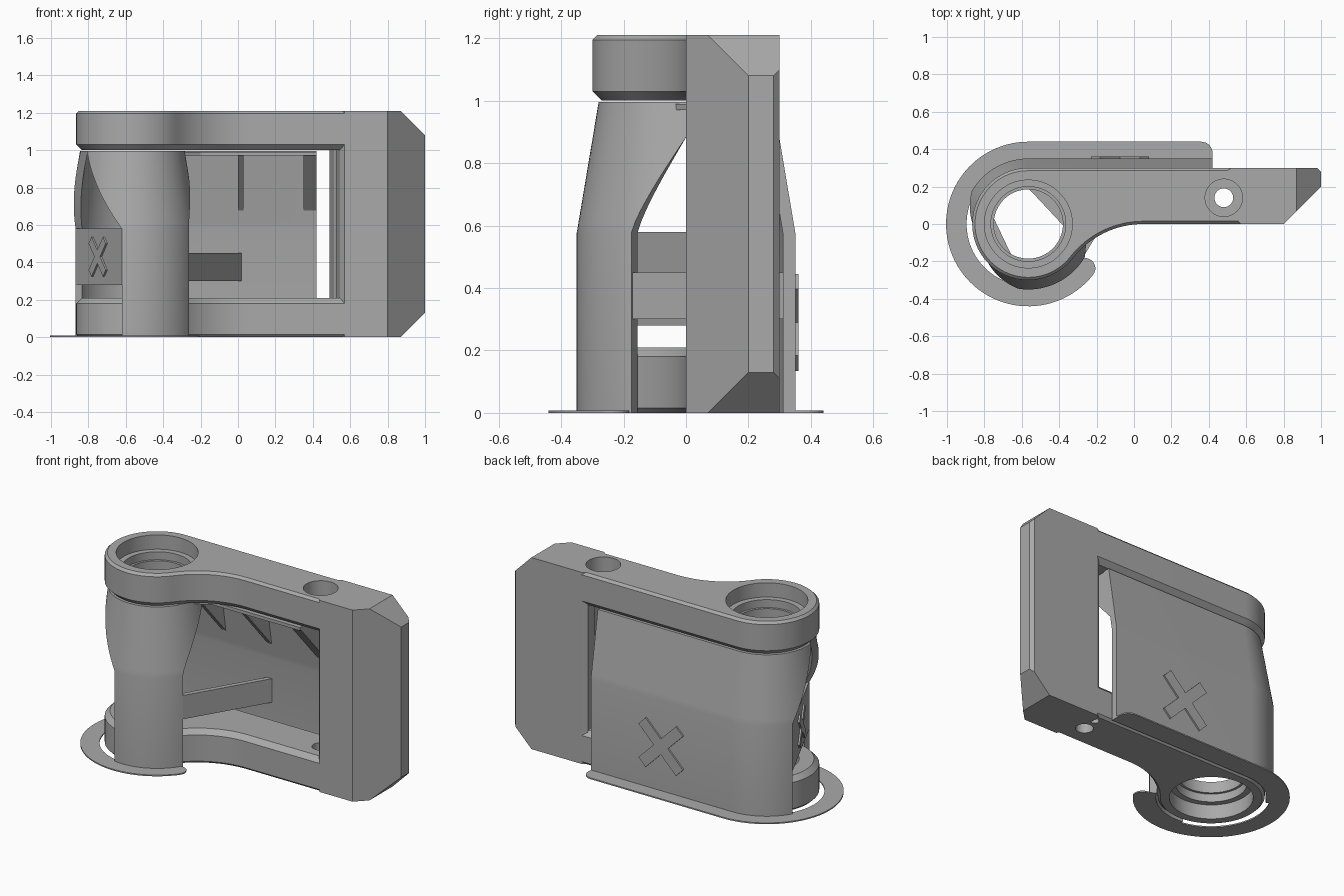
import bpy, bmesh, math
from mathutils import Matrix, Vector

cube = bpy.data.objects.get("Cube")
if cube:
    bpy.data.objects.remove(cube, do_unlink=True)

grey = bpy.data.materials.new("plain_grey")
grey.use_nodes = True
COLOR = (0.4, 0.4, 0.4, 1)
grey.diffuse_color = COLOR
grey.node_tree.nodes["Principled BSDF"].inputs["Base Color"].default_value = COLOR

HX = -0.565          # hinge axis x
HEIGHT = 1.21


def finish(name, bm, smooth=True):
    bmesh.ops.recalc_face_normals(bm, faces=bm.faces)
    mesh = bpy.data.meshes.new(name)
    bm.to_mesh(mesh)
    bm.free()
    mesh.materials.append(grey)
    ob = bpy.data.objects.new(name, mesh)
    bpy.context.collection.objects.link(ob)
    if smooth:
        shade(ob)
    return ob


def shade(ob):
    bpy.ops.object.select_all(action='DESELECT')
    ob.select_set(True)
    bpy.context.view_layer.objects.active = ob
    bpy.ops.object.shade_smooth_by_angle(angle=math.radians(25))


def loft(rows):
    """Skin closed outlines given as (z, [(x, y), ...]) and cap both ends."""
    bm = bmesh.new()
    loops = [[bm.verts.new((x, y, z)) for x, y in pts] for z, pts in rows]
    n = len(loops[0])
    for low, high in zip(loops, loops[1:]):
        for i in range(n):
            j = (i + 1) % n
            bm.faces.new((low[i], low[j], high[j], high[i]))
    bm.faces.new(loops[0][::-1])
    bm.faces.new(loops[-1])
    return bm


def arc(cx, cy, r, a0, a1, n):
    angles = [math.radians(a0 + (a1 - a0) * i / n) for i in range(n + 1)]
    return [(cx + r * math.cos(a), cy + r * math.sin(a)) for a in angles]


def drill(ob, x, y, r, z0, z1):
    """Cut a round vertical hole."""
    bm = loft([(z, arc(x, y, r, 0, 354, 59)) for z in (z0, z1)])
    cutter = finish("hole_cutter", bm, False)
    cutter.hide_render = True
    mod = ob.modifiers.new("hole", 'BOOLEAN')
    mod.operation = 'DIFFERENCE'
    mod.solver = 'EXACT'
    mod.object = cutter
    bpy.context.view_layer.objects.active = ob
    bpy.ops.object.modifier_apply(modifier=mod.name)
    bpy.data.objects.remove(cutter, do_unlink=True)


# Frame: hinge arms at bottom and top
def arm_outline(d):
    ring = arc(HX, 0, 0.30 - d, 90, 322, 56)
    neck = arc(0.05, -0.48, 0.48 + d, 142, 90, 16)
    return ring + neck[1:] + [(0.62, d), (0.62, 0.30 - d)]


def hinge_arm(name, z0, z1, c0, c1):
    return finish(name, loft([(z0, arm_outline(c0)), (z0 + c0, arm_outline(0)),
                              (z1 - c1, arm_outline(0)), (z1, arm_outline(c1))]), False)


bottom_arm = hinge_arm("bottom_arm", 0, 0.21, 0.015, 0.03)
top_arm = hinge_arm("top_arm", 1.0, HEIGHT, 0.03, 0.015)

# Frame: solid end block with cut corners
end_outline = [(0.57, 0), (0.8, 0), (1, 0.2), (1, 0.28), (0.98, 0.3),
               (0.52, 0.3), (0.49, 0.28), (0.545, 0.03)]
bm = loft([(0, end_outline), (HEIGHT, end_outline)])
for co, no in (((0.87, 0, HEIGHT), (1, 0, 1)), ((0.87, 0, 0), (1, 0, -1)),
               ((0.83, 0, HEIGHT), (1, -0.9, 1.3)), ((0.83, 0, 0), (1, -0.9, -1.3))):
    geom = bm.verts[:] + bm.edges[:] + bm.faces[:]
    cut = bmesh.ops.bisect_plane(bm, geom=geom, plane_co=co, plane_no=no, clear_outer=True)
    edges = [e for e in cut["geom_cut"] if isinstance(e, bmesh.types.BMEdge)]
    bmesh.ops.holes_fill(bm, edges=edges, sides=0)
end_block = finish("end_block", bm, False)

# Bearing seats and pin holes
for ob, zs in ((bottom_arm, (-0.1, 0.09, 0.14)), (top_arm, (1.4, 1.12, 1.07))):
    for r, z in zip((0.235, 0.2), zs[1:]):
        drill(ob, HX, 0, r, *sorted((zs[0], z)))
    drill(ob, HX, 0, 0.185, -0.3, 1.6)
for ob in (bottom_arm, top_arm, end_block):
    drill(ob, 0.48, 0.14, 0.05, -0.3, 1.6)
    drill(ob, 0.48, 0.14, 0.1, 1.06, 1.6)
drill(bottom_arm, 0.49, 0.24, 0.025, -0.1, 0.1)
for ob in (bottom_arm, top_arm, end_block):
    shade(ob)

# Door: curved shell narrowing toward the top
THICK = 0.04
levels = [0, 0.58] + [0.58 + 0.035 * i for i in range(1, 13)]


def radius(t):
    return 0.35 - 0.07 * t


def front_row(z):
    t = max(0, (z - 0.58) / 0.42)
    a0, a1 = -30 + 45 * t ** 1.3, -99 - 51 * t
    return arc(HX, 0, radius(t), a0, a1, 28) + arc(HX, 0, radius(t) - THICK, a1, a0, 28)


def back_row(z):
    t = max(0, (z - 0.58) / 0.42)
    a, r = 150 + 40 * t, radius(t)
    inner = r - THICK
    return (arc(HX, 0, r, a, 90, 24) + [(0.42, r), (0.42, inner)]
            + arc(HX, 0, inner, 90, a, 24))


for name, row in (("door_front_shell", front_row), ("door_back_wall", back_row)):
    finish(name, loft([(z * 0.995, row(z)) for z in levels]))


# Door: straight strips
def strip(name, p, q, thick, z0, z1):
    p, q = Vector(p), Vector(q)
    d = (q - p).normalized()
    n = Vector((-d.y, d.x)) * thick
    pts = [tuple(v) for v in (p, q, q + n, p + n)]
    return finish(name, loft([(z0, pts), (z1, pts)]), False)


PA, PB = (-0.62, -0.345), (-0.868, 0.175)
strip("side_band", PB, PA, 0.045, 0.28, 0.58)
strip("brace_bar", (-0.268, -0.172), (0.02, 0.31), 0.03, 0.30, 0.45)

# Door: thin shelf and triangular gussets under the top arm
shelf = [(-0.62, 0.25), (-0.33, -0.06), (-0.2, 0.02), (0.42, 0.02), (0.42, 0.25)]
finish("support_shelf", loft([(0.97, shelf), (0.99, shelf)]), False)
for i, (x, w) in enumerate(((-0.32, 0.03), (0.0, 0.03), (0.35, 0.07))):
    bm = bmesh.new()
    tri = [bm.verts.new((x, y, z)) for y, z in ((0.30, 0.67), (0.03, 0.97), (0.255, 0.97))]
    face = bm.faces.new(tri)
    ext = bmesh.ops.extrude_face_region(bm, geom=[face])
    moved = [v for v in ext["geom"] if isinstance(v, bmesh.types.BMVert)]
    bmesh.ops.translate(bm, verts=moved, vec=(w, 0, 0))
    finish("gusset_%d" % (i + 1), bm, False)


# Raised cross marks
def cross(name, centre, turn, length, width, depth):
    bm = bmesh.new()
    place = Matrix.Translation(centre) @ Matrix.Rotation(turn, 4, 'Z')
    for tilt in (45, -45):
        m = (place @ Matrix.Rotation(math.radians(tilt), 4, 'Y')
             @ Matrix.Diagonal((length, depth, width, 1)))
        bmesh.ops.create_cube(bm, size=1, matrix=m)
    finish(name, bm, False)


cross("back_cross", (-0.075, 0.35, 0.29), 0, 0.37, 0.07, 0.02)
cross("side_cross", (-0.744, -0.085, 0.43), math.atan2(PA[1] - PB[1], PA[0] - PB[0]),
      0.25, 0.05, 0.02)

# Thin brim around the foot of the door
cap = math.radians(-38)
brim = (arc(HX + 0.385 * math.cos(cap), 0.385 * math.sin(cap), 0.055, 142, -38, 12)
        + arc(HX, 0, 0.44, -38, -270, 60)
        + arc(0.36, 0.38, 0.06, 90, 0, 6) + [(0.42, 0.33)]
        + arc(HX, 0, 0.33, -270, -38, 60)[:-1])
finish("brim", loft([(0, brim), (0.008, brim)]), False)
